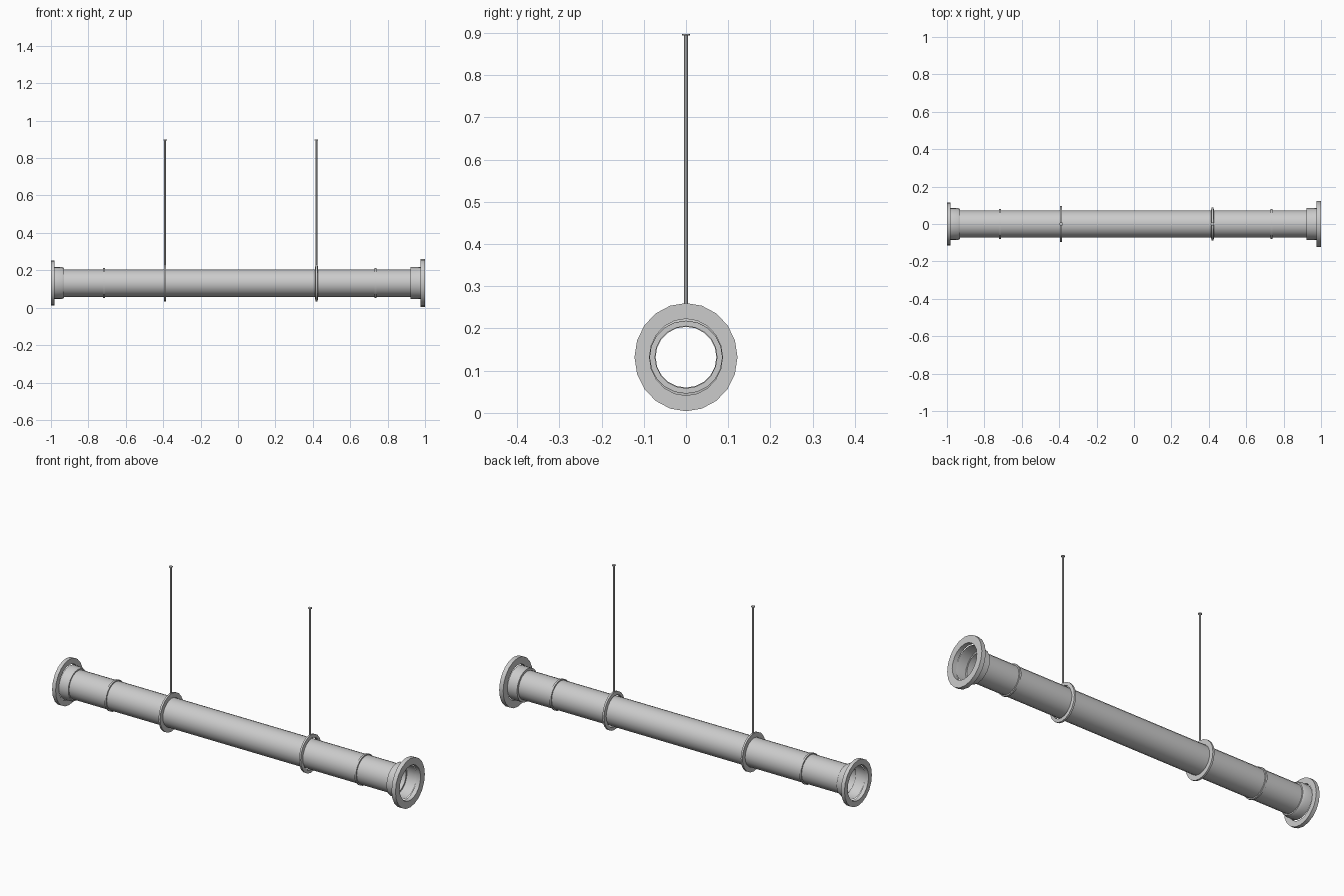
import bpy, bmesh, math
from math import radians

if "Cube" in bpy.data.objects:
    bpy.data.objects.remove(bpy.data.objects["Cube"])

SIDES = 20
AXIS_Z = 0.132


def finish(name, bm):
    bmesh.ops.remove_doubles(bm, verts=bm.verts, dist=1e-5)
    bmesh.ops.recalc_face_normals(bm, faces=bm.faces)
    me = bpy.data.meshes.new(name)
    bm.to_mesh(me)
    bm.free()
    ob = bpy.data.objects.new(name, me)
    bpy.context.collection.objects.link(ob)
    bpy.ops.object.select_all(action='DESELECT')
    ob.select_set(True)
    bpy.context.view_layer.objects.active = ob
    bpy.ops.object.shade_smooth_by_angle(angle=radians(30))
    return ob


def lathe_x(name, profile, ry=1.0, rz=1.0, closed=False):
    """Revolve (x, radius) points about the pipe axis."""
    bm = bmesh.new()
    rings = []
    for x, r in profile:
        rings.append([bm.verts.new((x,
                                    r * ry * math.sin(2 * math.pi * i / SIDES),
                                    AXIS_Z + r * rz * math.cos(2 * math.pi * i / SIDES)))
                      for i in range(SIDES)])
    pairs = list(zip(rings, rings[1:]))
    if closed:
        pairs.append((rings[-1], rings[0]))
    for a, b in pairs:
        for i in range(SIDES):
            j = (i + 1) % SIDES
            bm.faces.new((a[i], a[j], b[j], b[i]))
    return finish(name, bm)


def ring(name, x, half, tip, r, ry=1.0, rz=1.0):
    """Band around the pipe, half-width tapering to tip at radius r."""
    return lathe_x(name, [(x - half, 0.072), (x - tip, r), (x + tip, r), (x + half, 0.072)],
                   ry, rz, closed=True)


def rod(name, x):
    """Hanging rod with a small cap plate."""
    bm = bmesh.new()
    for radius, z0, z1 in ((0.0052, 0.215, 0.894), (0.0095, 0.894, 0.898)):
        res = bmesh.ops.create_cone(bm, cap_ends=True, segments=8, radius1=radius,
                                    radius2=radius, depth=z1 - z0)
        bmesh.ops.translate(bm, verts=res['verts'], vec=(x, 0, (z0 + z1) / 2))
    return finish(name, bm)


# Open main pipe
lathe_x("main_pipe", [(-0.935, 0.0735), (0.925, 0.0735)])

# Socket collars, stepped out from the pipe and open to the ends
lathe_x("collar_left", [(-0.93, 0.0735), (-0.93, 0.08), (-0.942, 0.0855), (-0.98, 0.0865)])
lathe_x("collar_right", [(0.922, 0.0735), (0.922, 0.0855), (0.962, 0.0855), (0.977, 0.0865)])

# End flanges
lathe_x("flange_left", [(-0.98, 0.0865), (-0.98, 0.114), (-1.0, 0.114), (-1.0, 0.0865)],
        rz=1.05, closed=True)
lathe_x("flange_right", [(0.977, 0.0865), (0.977, 0.122), (1.0, 0.122), (1.0, 0.0865)],
        rz=1.05, closed=True)

# Thin joint bands
for side, x in (("left", -0.717), ("right", 0.735)):
    ring("joint_band_" + side, x, 0.006, 0.005, 0.079)

# Hanger clamps and their rods
ring("hanger_clamp_left", -0.39, 0.005, 0.005, 0.096, rz=1.04)
ring("hanger_clamp_right", 0.42, 0.008, 0.005, 0.087, rz=1.14)
for side, x in (("left", -0.39), ("right", 0.419)):
    rod("hanger_rod_" + side, x)
